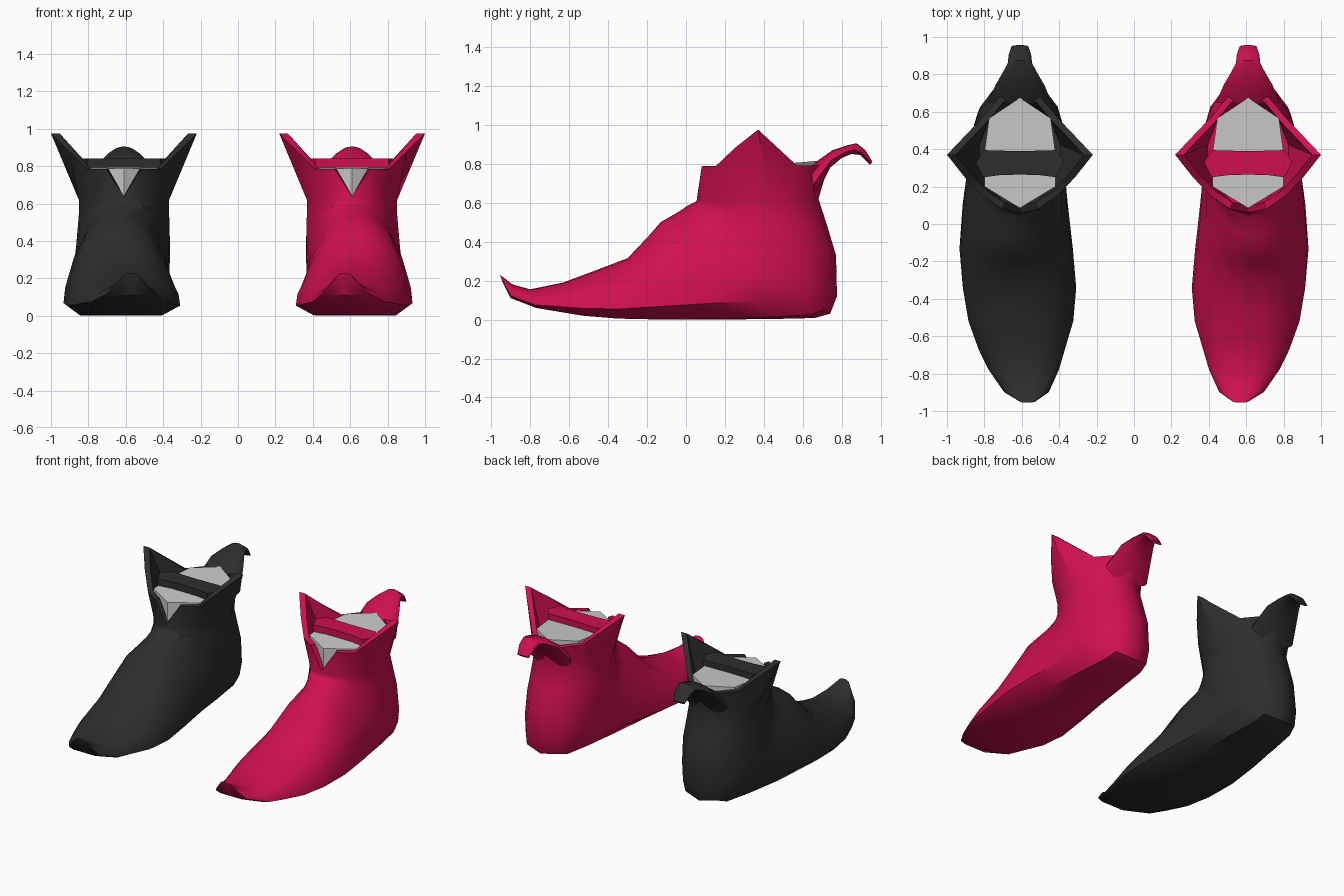
import bpy, bmesh, math

if "Cube" in bpy.data.objects:
    bpy.data.objects.remove(bpy.data.objects["Cube"])


def material(name, rgb):
    m = bpy.data.materials.new(name)
    m.diffuse_color = (*rgb, 1)
    m.use_nodes = True
    m.node_tree.nodes["Principled BSDF"].inputs["Base Color"].default_value = m.diffuse_color
    return m


red = material("crimson", (0.62, 0.005, 0.08))
black = material("charcoal", (0.027, 0.027, 0.027))
light = material("light_grey", (0.60, 0.60, 0.60))

# Half outlines: (width factor, position from lower/back to upper/front)
FOOT = [(0, 0), (.7, 0), (1, .16), (.97, .36), (.84, .6), (.6, .85), (.3, .97), (0, 1)]
ANKLE = [(0, 0), (.45, .05), (.8, .2), (1, .4), (1, .6), (.75, .8), (.42, .95), (0, 1)]
TAIL = [(0, 0), (.5, .1), (.87, .27), (1, .42), (.92, .6), (.7, .8), (.35, .95), (0, 1)]


def mirror_ring(half, cx):
    """Close a half outline into a full ring around x = cx."""
    return ([(cx + x, y, z) for x, y, z in half]
            + [(cx - x, y, z) for x, y, z in half[-2:0:-1]])


def section(py, pz, qy, qz, cx, w, a, b, mix):
    half = []
    for (wa, va), (wb, vb) in zip(a, b):
        f, v = wa + (wb - wa) * mix, va + (vb - va) * mix
        half.append((w * f, py + (qy - py) * v, pz + (qz - pz) * v))
    return mirror_ring(half, cx)


def loft(name, rings, mat, side, smooth=True):
    """Skin a row of rings, cap both ends; side mirrors the part in x."""
    bm = bmesh.new()
    rows = [[bm.verts.new((x * side, y, z)) for x, y, z in r] for r in rings]
    n = len(rows[0])
    for r0, r1 in zip(rows, rows[1:]):
        for i in range(n):
            j = (i + 1) % n
            bm.faces.new((r0[i], r0[j], r1[j], r1[i]))
    bm.faces.new(rows[0])
    bm.faces.new(rows[-1])
    bmesh.ops.recalc_face_normals(bm, faces=bm.faces)
    me = bpy.data.meshes.new(name)
    bm.to_mesh(me)
    bm.free()
    me.materials.append(mat)
    ob = bpy.data.objects.new(name, me)
    bpy.context.collection.objects.link(ob)
    if smooth:
        bpy.ops.object.select_all(action='DESELECT')
        ob.select_set(True)
        bpy.context.view_layer.objects.active = ob
        bpy.ops.object.shade_smooth_by_angle(angle=math.radians(42))
    return ob


# Toe to ankle: sole point y z, instep point y z, centre x, half width, ankle mix
BODY = [
    (-.945, .20, -.955, .23, .57, .045, 0),
    (-.90, .11, -.89, .18, .575, .12, 0),
    (-.77, .06, -.80, .155, .59, .19, 0),
    (-.68, .045, -.63, .19, .60, .23, 0),
    (-.53, .02, -.47, .25, .605, .28, 0),
    (-.35, .005, -.30, .315, .612, .303, 0),
    (-.12, 0, -.20, .42, .63, .303, 0),
    (.15, 0, -.13, .50, .635, .287, .1),
    (.45, .003, -.06, .54, .63, .27, .35),
    (.66, .008, -.02, .565, .625, .26, .6),
    (.74, .03, 0, .58, .62, .255, .8),
    (.775, .12, .02, .59, .615, .252, .9),
    (.77, .33, .04, .60, .61, .245, 1),
    (.725, .48, .05, .605, .61, .24, 1),
    (.68, .62, .055, .612, .61, .24, 1),
]

# Flared rim from back to front notch
RIM = [(0, .73, .79), (.1, .69, .79), (.2, .57, .79), (.39, .37, .975),
       (.295, .25, .88), (.2, .15, .785), (.095, .08, .785), (0, .06, .64)]

# Curled heel tail: under point, upper point, half width
CURL = [(.66, .62, .64, .79, .17), (.74, .78, .75, .868, .13), (.80, .83, .83, .895, .09),
        (.85, .85, .875, .905, .065), (.895, .845, .92, .87, .06), (.945, .795, .957, .81, .045)]

CX = .61
for side, mat, tag in ((1, red, "right"), (-1, black, "left")):
    # Shoe shell: foot, ankle, collar and lining in one skin
    rings = [section(*s[:6], FOOT, ANKLE, s[6]) for s in BODY]
    rings.append(mirror_ring(RIM, CX))
    rings.append(mirror_ring([(x * .88, .37 + (y - .37) * .88, z) for x, y, z in RIM], CX))
    rings.append([(CX + (x - CX) * .9, .37 + (y - .37) * .88, .635) for x, y, z in rings[-3]])
    loft(tag + "_shoe", rings, mat, side)

    # Curled tail at the heel
    loft(tag + "_heel_curl",
         [section(py, pz, qy, qz, CX, w, TAIL, TAIL, 0) for py, pz, qy, qz, w in CURL], mat, side)

    # Pale padded insert filling the collar
    plan = [(0, .675, .815), (.165, .565, .805), (.19, .38, .80), (.19, .20, .79), (0, .085, .787)]
    loft(tag + "_insert", [mirror_ring([(x, y, .64) for x, y, z in plan], CX),
                           mirror_ring(plan, CX)], light, side, False)

    # Pointed strap across the insert
    strap = [(0, .39), (.1, .392), (.195, .395), (.235, .33), (.195, .25), (.1, .262), (0, .264)]
    loft(tag + "_strap", [mirror_ring([(x, y, z) for x, y in strap], CX) for z in (.77, .84)],
         mat, side, False)
